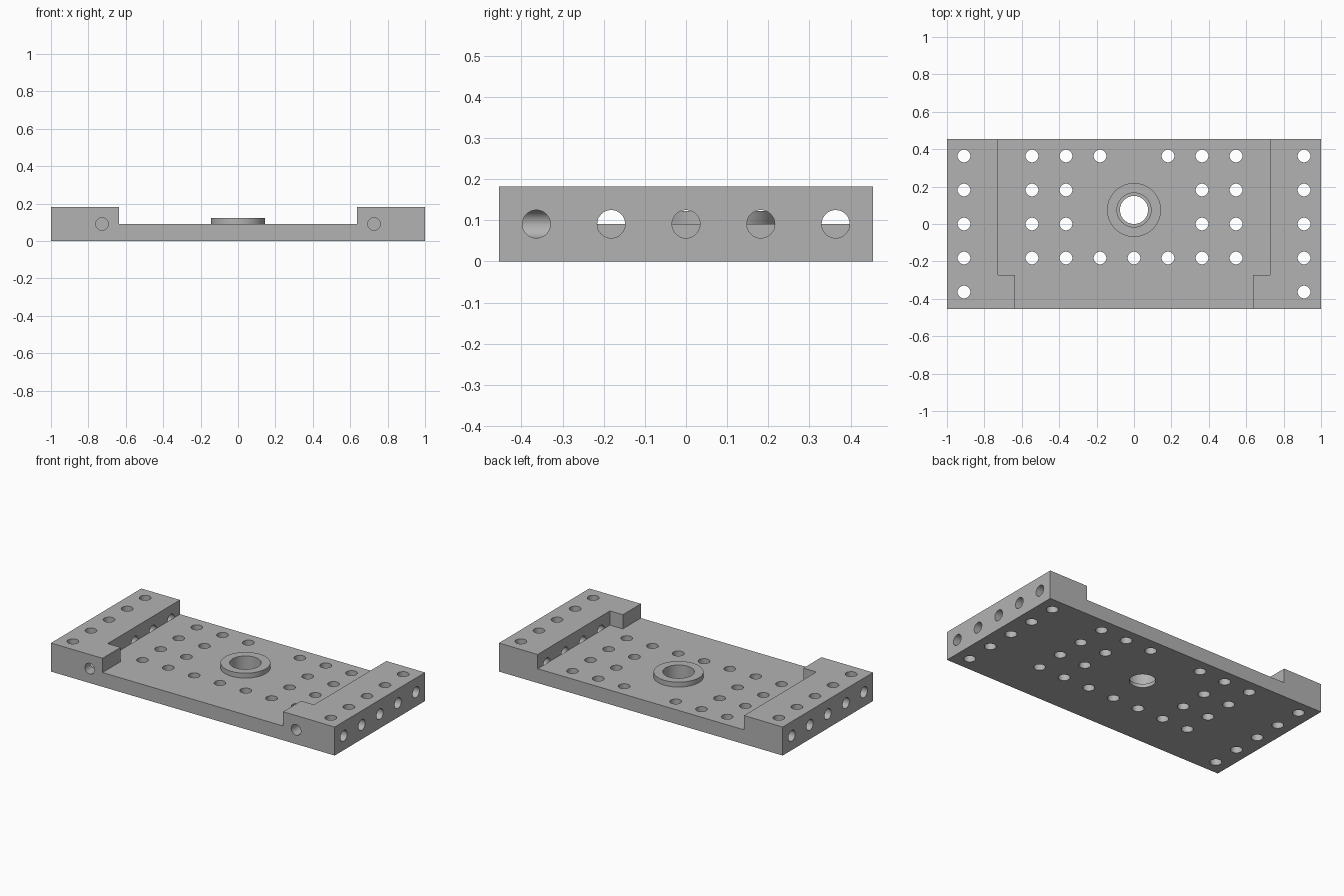
import bpy
import bmesh
import math
from mathutils import Matrix, Vector

if "Cube" in bpy.data.objects:
    bpy.data.objects.remove(bpy.data.objects["Cube"])

U = 1 / 11            # half of the hole pitch
DEPTH, HEIGHT = 5 * U, 2 * U
HOLE_R = 0.034
BOSS = (0, 0.075)

grey = bpy.data.materials.new("plain grey")
grey.use_nodes = True
colour = (0.45, 0.45, 0.45, 1)
grey.diffuse_color = colour
grey.node_tree.nodes["Principled BSDF"].inputs["Base Color"].default_value = colour


def make_object(name, bm):
    bmesh.ops.recalc_face_normals(bm, faces=bm.faces)
    mesh = bpy.data.meshes.new(name)
    bm.to_mesh(mesh)
    bm.free()
    mesh.materials.append(grey)
    obj = bpy.data.objects.new(name, mesh)
    bpy.context.collection.objects.link(obj)
    return obj


def prism(bm, outline, z0, z1):
    face = bm.faces.new([bm.verts.new((x, y, z0)) for x, y in outline])
    out = bmesh.ops.extrude_face_region(bm, geom=[face])
    top = [v for v in out["geom"] if isinstance(v, bmesh.types.BMVert)]
    bmesh.ops.translate(bm, verts=top, vec=(0, 0, z1 - z0))


def rod(bm, start, end, radius, sides=32):
    a, b = Vector(start), Vector(end)
    turn = (b - a).to_track_quat("Z", "Y").to_matrix().to_4x4()
    bmesh.ops.create_cone(bm, cap_ends=True, segments=sides, radius1=radius,
                          radius2=radius, depth=(b - a).length,
                          matrix=Matrix.Translation((a + b) / 2) @ turn)


def combine(target, bm, operation):
    tool = make_object("cutter", bm)
    tool.hide_render = True
    mod = target.modifiers.new("combine", "BOOLEAN")
    mod.operation, mod.solver, mod.object = operation, "EXACT", tool
    bpy.context.view_layer.objects.active = target
    bpy.ops.object.modifier_apply(modifier=mod.name)
    bpy.data.objects.remove(tool)


# Solid block
bm = bmesh.new()
prism(bm, [(-1, -DEPTH / 1), (1, -DEPTH), (1, DEPTH), (-1, DEPTH)], 0, HEIGHT)
plate = make_object("mounting_plate", bm)

# Stepped channel between the two side rails
bm = bmesh.new()
half = [(7 * U, -1), (7 * U, -3 * U), (8 * U, -3 * U), (8 * U, 1)]
prism(bm, half + [(-x, y) for x, y in reversed(half)], U, 1)
combine(plate, bm, "DIFFERENCE")

# Round boss, then its stepped bore
bm = bmesh.new()
rod(bm, (*BOSS, 0.06), (*BOSS, 0.122), 0.144, 64)
combine(plate, bm, "UNION")
for radius, bottom in ((0.091, 0.023), (0.075, -0.1)):
    bm = bmesh.new()
    rod(bm, (*BOSS, bottom), (*BOSS, 0.3), radius, 64)
    combine(plate, bm, "DIFFERENCE")

# Vertical holes: rails, inner columns and the rows beside the boss
spots = {(0, -2)}
for side in (-1, 1):
    spots |= {(10 * side, row) for row in range(-4, 5, 2)}
    spots |= {(col * side, row) for col in (4, 6) for row in range(-2, 5, 2)}
    spots |= {(2 * side, row) for row in (-2, 4)}
bm = bmesh.new()
for col, row in sorted(spots):
    rod(bm, (col * U, row * U, -0.1), (col * U, row * U, 0.3), HOLE_R)
combine(plate, bm, "DIFFERENCE")

# Cross holes through the rails
bm = bmesh.new()
for side in (-1, 1):
    for row in range(-4, 5, 2):
        rod(bm, (8 * U * side, row * U, U), (1.1 * side, row * U, U), HOLE_R)
combine(plate, bm, "DIFFERENCE")

# Front holes through the rail ends
bm = bmesh.new()
for side in (-1, 1):
    rod(bm, (8 * U * side, -0.6, U), (8 * U * side, -3 * U, U), HOLE_R)
combine(plate, bm, "DIFFERENCE")

# Smooth hole walls, sharp edges
bpy.ops.object.select_all(action="DESELECT")
plate.select_set(True)
bpy.context.view_layer.objects.active = plate
bpy.ops.object.shade_smooth_by_angle(angle=math.radians(30))
